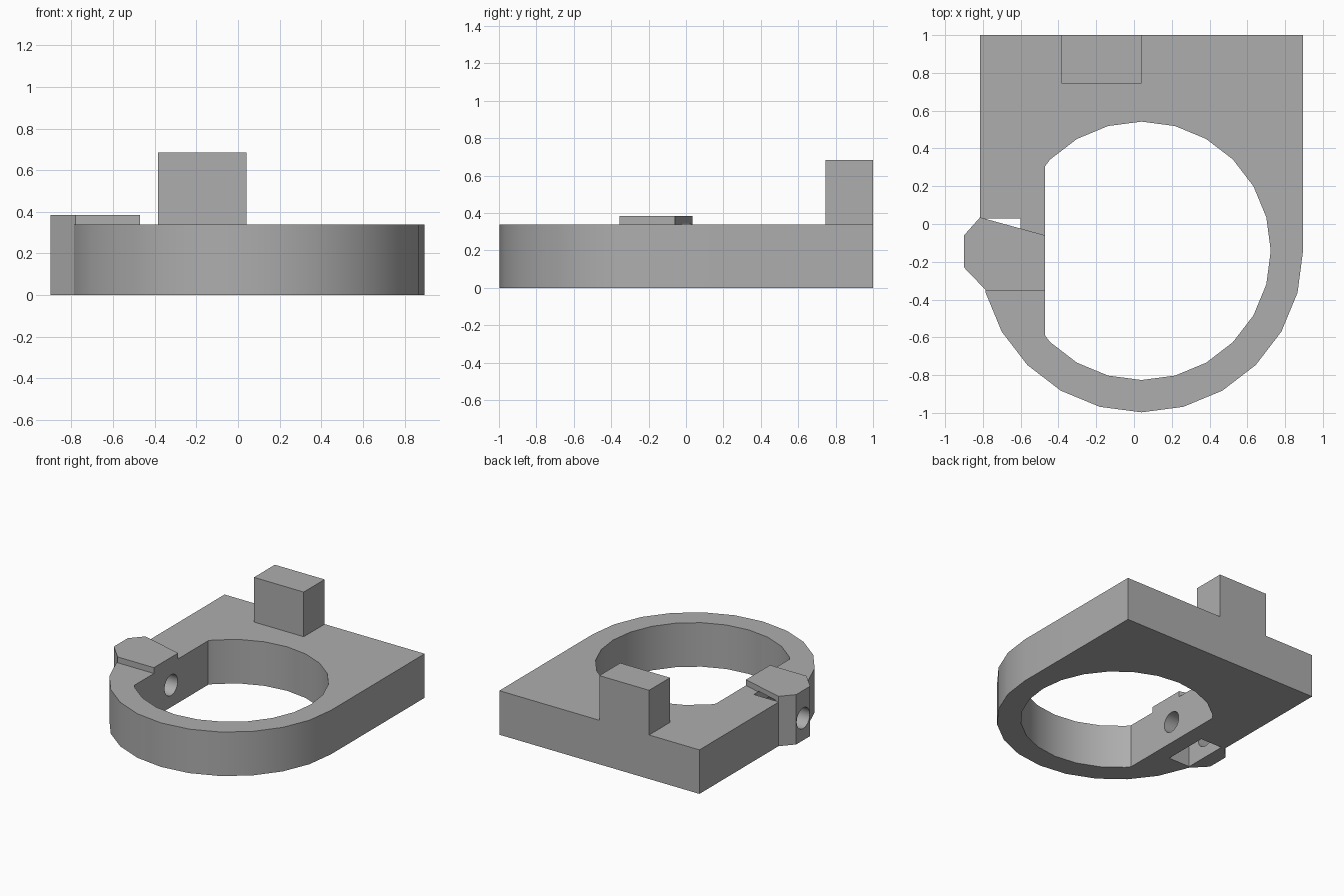
import bpy, bmesh, math

if "Cube" in bpy.data.objects:
    bpy.data.objects.remove(bpy.data.objects["Cube"])

grey = bpy.data.materials.new("plain grey")
grey.diffuse_color = (0.42, 0.42, 0.42, 1)
grey.use_nodes = True
grey.node_tree.nodes["Principled BSDF"].inputs["Base Color"].default_value = grey.diffuse_color

CX, CY = 0.04, -0.142      # ring centre
HOLE_Y, HOLE_Z = -0.145, 0.17


def prism(name, pts, z0, z1):
    """Extrude a flat outline from z0 to z1."""
    bm = bmesh.new()
    face = bm.faces.new([bm.verts.new((x, y, z0)) for x, y in pts])
    top = bmesh.ops.extrude_face_region(bm, geom=[face])["geom"]
    for v in top:
        if isinstance(v, bmesh.types.BMVert):
            v.co.z = z1
    bmesh.ops.recalc_face_normals(bm, faces=bm.faces)
    me = bpy.data.meshes.new(name)
    bm.to_mesh(me)
    bm.free()
    me.materials.append(grey)
    ob = bpy.data.objects.new(name, me)
    bpy.context.collection.objects.link(ob)
    return ob


def rect(x0, x1, y0, y1):
    return [(x0, y0), (x1, y0), (x1, y1), (x0, y1)]


def arc(r, a0, a1, step=15):
    return [(CX + r * math.cos(math.radians(a)), CY + r * math.sin(math.radians(a)))
            for a in range(a0, a1 + 1, step)]


def combine(target, tool, op):
    """Apply a boolean and remove the tool."""
    bpy.ops.object.select_all(action="DESELECT")
    bpy.context.view_layer.objects.active = target
    target.select_set(True)
    mod = target.modifiers.new("boolean", "BOOLEAN")
    mod.operation, mod.solver, mod.object = op, "EXACT", tool
    bpy.ops.object.modifier_apply(modifier=mod.name)
    bpy.data.objects.remove(tool, do_unlink=True)


# plate with a rounded front, running straight into the square back
outline = [(0.895, 1), (-0.815, 1), (-0.815, 0.035)] + arc(0.855, 195, 360) + [(0.895, 0.32)]
body = prism("clamp_body", outline, 0, 0.34)

# clamp boss, slightly taller than the plate
boss = prism("screw_boss", [(-0.815, 0.035), (-0.9, -0.06), (-0.9, -0.23), (-0.78, -0.355),
                            (-0.47, -0.355), (-0.47, -0.06)], 0, 0.385)
combine(body, boss, "UNION")

# stop post on the back edge
post = prism("stop_post", rect(-0.385, 0.04, 0.745, 1), 0.2, 0.685)
combine(body, post, "UNION")

# round opening with one flat side
a = math.radians(15)
r = 0.684
p, q = arc(r, 135, 150)
t = (-0.47 - p[0]) / (q[0] - p[0])
y_top = p[1] + t * (q[1] - p[1])
opening = [(-0.47, 2 * CY - y_top)] + arc(r, 225, 495) + [(-0.47, y_top)]
combine(body, prism("opening_cutter", opening, -0.2, 0.6), "DIFFERENCE")

# nut pocket open at the bottom
combine(body, prism("pocket_cutter", rect(-0.785, -0.6, -0.325, 0.03), -0.2, 0.345), "DIFFERENCE")

# cross hole for the screw
bpy.ops.mesh.primitive_cylinder_add(vertices=24, radius=0.08, depth=0.7,
                                    location=(-0.7, HOLE_Y, HOLE_Z),
                                    rotation=(0, math.pi / 2, 0))
screw = bpy.context.object
screw.data.materials.append(grey)
combine(body, screw, "DIFFERENCE")

body.select_set(True)
bpy.context.view_layer.objects.active = body
bpy.ops.object.shade_smooth_by_angle(angle=math.radians(30))
